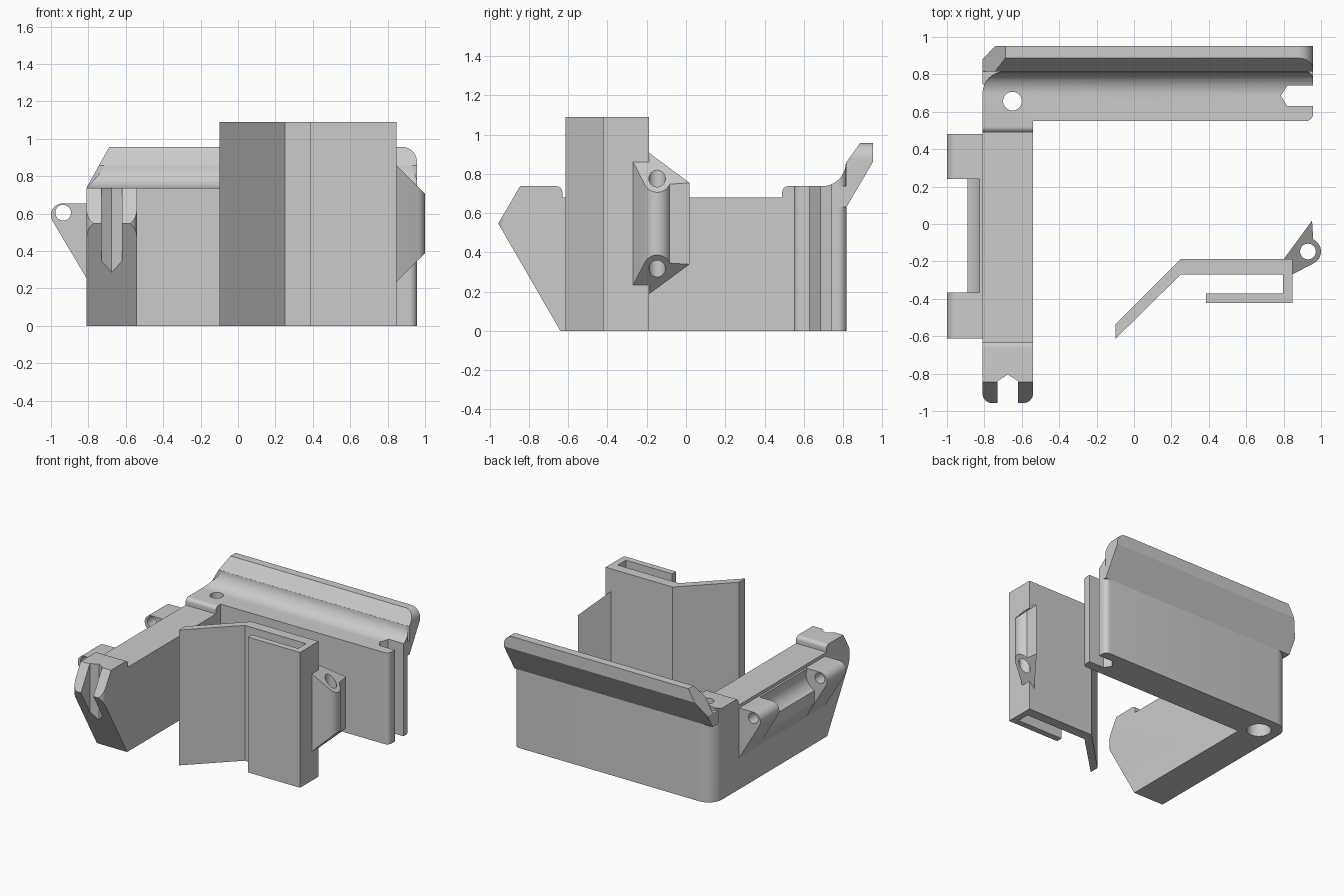
import bpy, bmesh, math
from mathutils import Vector

cube = bpy.data.objects.get("Cube")
if cube:
    bpy.data.objects.remove(cube, do_unlink=True)

grey = bpy.data.materials.new("light grey")
grey.use_nodes = True
colour = (0.6, 0.6, 0.6, 1)
grey.diffuse_color = colour
grey.node_tree.nodes["Principled BSDF"].inputs["Base Color"].default_value = colour


def rounded(points, steps=8):
    """Closed outline from (a, b) corners; (a, b, r) corners become arcs."""
    out = []
    n = len(points)
    for i, p in enumerate(points):
        c = Vector(p[:2])
        if len(p) == 2:
            out.append(tuple(c))
            continue
        u = (Vector(points[i - 1][:2]) - c).normalized()
        v = (Vector(points[(i + 1) % n][:2]) - c).normalized()
        half = u.angle(v) / 2
        centre = c + (u + v).normalized() * p[2] / math.sin(half)
        start = c + u * p[2] / math.tan(half) - centre
        end = c + v * p[2] / math.tan(half) - centre
        a0 = math.atan2(start.y, start.x)
        turn = math.atan2(start.cross(end), start.dot(end))
        for k in range(steps + 1):
            a = a0 + turn * k / steps
            out.append((centre.x + p[2] * math.cos(a), centre.y + p[2] * math.sin(a)))
    return out


def arc(a, b, r, start, end, steps=10):
    angles = [math.radians(start + (end - start) * k / steps) for k in range(steps + 1)]
    return [(a + r * math.cos(t), b + r * math.sin(t)) for t in angles]


def prism(name, points, axis, lo, hi):
    """Extrude an outline along the named axis."""
    place = {"x": lambda a, b, d: (d, a, b),
             "y": lambda a, b, d: (a, d, b),
             "z": lambda a, b, d: (a, b, d)}[axis]
    bm = bmesh.new()
    face = bm.faces.new([bm.verts.new(place(a, b, lo)) for a, b in points])
    move = Vector(place(0, 0, hi - lo))
    geom = bmesh.ops.extrude_face_region(bm, geom=[face])["geom"]
    bmesh.ops.translate(bm, vec=move, verts=[g for g in geom if isinstance(g, bmesh.types.BMVert)])
    bmesh.ops.recalc_face_normals(bm, faces=bm.faces)
    if bm.calc_volume(signed=True) < 0:
        bmesh.ops.reverse_faces(bm, faces=bm.faces)
    mesh = bpy.data.meshes.new(name)
    bm.to_mesh(mesh)
    bm.free()
    mesh.materials.append(grey)
    obj = bpy.data.objects.new(name, mesh)
    bpy.context.collection.objects.link(obj)
    return obj


def hole(a, b, r, axis, lo, hi):
    return prism("hole_cutter", arc(a, b, r, 0, 348.75, 31), axis, lo, hi)


def combine(obj, other, operation):
    """Apply a boolean and discard the second object."""
    mod = obj.modifiers.new("combine", "BOOLEAN")
    mod.operation = operation
    mod.solver = "EXACT"
    mod.object = other
    bpy.context.view_layer.update()
    graph = bpy.context.evaluated_depsgraph_get()
    mesh = bpy.data.meshes.new_from_object(obj.evaluated_get(graph))
    obj.modifiers.clear()
    obj.data = mesh
    bpy.data.objects.remove(other, do_unlink=True)


# L-shaped frame: plan outline crossed with a side profile
frame = prism("corner_frame", rounded([
    (-0.81, -0.957, 0.05), (-0.54, -0.957, 0.05), (-0.54, 0.55),
    (0.957, 0.55, 0.04), (0.957, 0.817, 0.04), (-0.81, 0.817, 0.12)]), "z", 0, 1.0)
side = rounded([(-0.524, -0.2), (-0.956, 0.547), (-0.845, 0.737), (-0.63, 0.737, 0.03),
                (-0.63, 0.68), (0.49, 0.68), (0.49, 0.737, 0.03), (0.694, 0.737)])
side += arc(0.694, 0.857, 0.12, 270, 360)[1:] + [(0.85, 0.857), (0.85, -0.2)]
combine(frame, prism("side_cutter", side, "x", -1.2, 1.2), "INTERSECT")

# Flared lip along the back, trimmed at both ends
lip = prism("back_lip", [(0.745, 0.63), (0.817, 0.63), (0.952, 0.86), (0.952, 0.957),
                         (0.887, 0.957), (0.815, 0.857), (0.815, 0.737), (0.745, 0.737)],
            "x", -0.81, 0.957)
trim = rounded([(-0.9, 0.5), (-0.9, 0.576), (-0.688, 1.0), (0.957, 1.0), (0.957, 0.5)])
trim = rounded([(-0.9, 0.5), (-0.9, 0.576), (-0.688, 0.957), (0.957, 0.957, 0.08), (0.957, 0.5)])
combine(lip, prism("trim_cutter", trim, "y", 0.5, 1.2), "INTERSECT")
combine(frame, lip, "UNION")

# Pointed slots at the two free ends, and the stepped corner hole
combine(frame, prism("slot_cutter", [(1.1, 0.63), (0.82, 0.63), (0.785, 0.685),
                                     (0.82, 0.74), (1.1, 0.74)], "z", -0.1, 1.2), "DIFFERENCE")
combine(frame, prism("slot_cutter", [(-0.73, -1.1), (-0.73, -0.84), (-0.675, -0.805),
                                     (-0.62, -0.84), (-0.62, -1.1)], "z", -0.1, 1.2), "DIFFERENCE")
combine(frame, hole(-0.65, 0.657, 0.05, "z", -0.1, 1.2), "DIFFERENCE")
combine(frame, hole(-0.65, 0.657, 0.09, "z", -0.1, 0.5), "DIFFERENCE")

# Hinge knuckles on the outer side of the arm
parts = [frame]
for name, lo, hi in (("front_hinge_knuckle", -0.612, -0.365), ("back_hinge_knuckle", 0.24, 0.48)):
    outline = [(-0.80, 0.655), (-0.80, 0.24), (-0.81, 0.255)]
    outline += arc(-0.937, 0.592, 0.063, 210, 90)
    knuckle = prism(name, outline, "y", lo, hi)
    combine(knuckle, hole(-0.935, 0.605, 0.042, "y", lo - 0.1, hi + 0.1), "DIFFERENCE")
    parts.append(knuckle)

# Hollowed web between the knuckles
web = [(-0.80, 0.655), (-0.80, 0.24), (-0.81, 0.255), (-0.89, 0.40)]
web += arc(-0.935, 0.605, 0.12, -68, 24)
parts.append(prism("hinge_web", web, "y", -0.365, 0.24))

# Separate clip: bent plate with a folded pocket
parts.append(prism("clip_plate", [
    (-0.098, -0.613), (-0.098, -0.535), (0.25, -0.188), (0.848, -0.188), (0.848, -0.422),
    (0.385, -0.422), (0.385, -0.372), (0.797, -0.372), (0.797, -0.27), (0.25, -0.27)],
    "z", 0, 1.09))

# Clip hinge with sloping ends
outline = [(0.799, -0.2), (0.799, -0.19), (0.952, 0.018)]
outline += arc(0.93, -0.147, 0.07, 66, -62) + [(0.846, -0.27)]
hinge = prism("clip_hinge", outline, "z", 0, 1.09)
combine(hinge, prism("slope_cutter", [(0.745, 0.132), (1.045, 0.432), (1.045, 0.66),
                                      (0.745, 0.963)], "y", -0.6, 0.4), "INTERSECT")
combine(hinge, hole(0.93, -0.147, 0.042, "z", -0.1, 1.2), "DIFFERENCE")
parts.append(hinge)

# Smooth the rounded areas while keeping edges crisp
bpy.ops.object.select_all(action="DESELECT")
for part in parts:
    part.select_set(True)
bpy.context.view_layer.objects.active = frame
bpy.ops.object.shade_smooth_by_angle(angle=math.radians(25))
